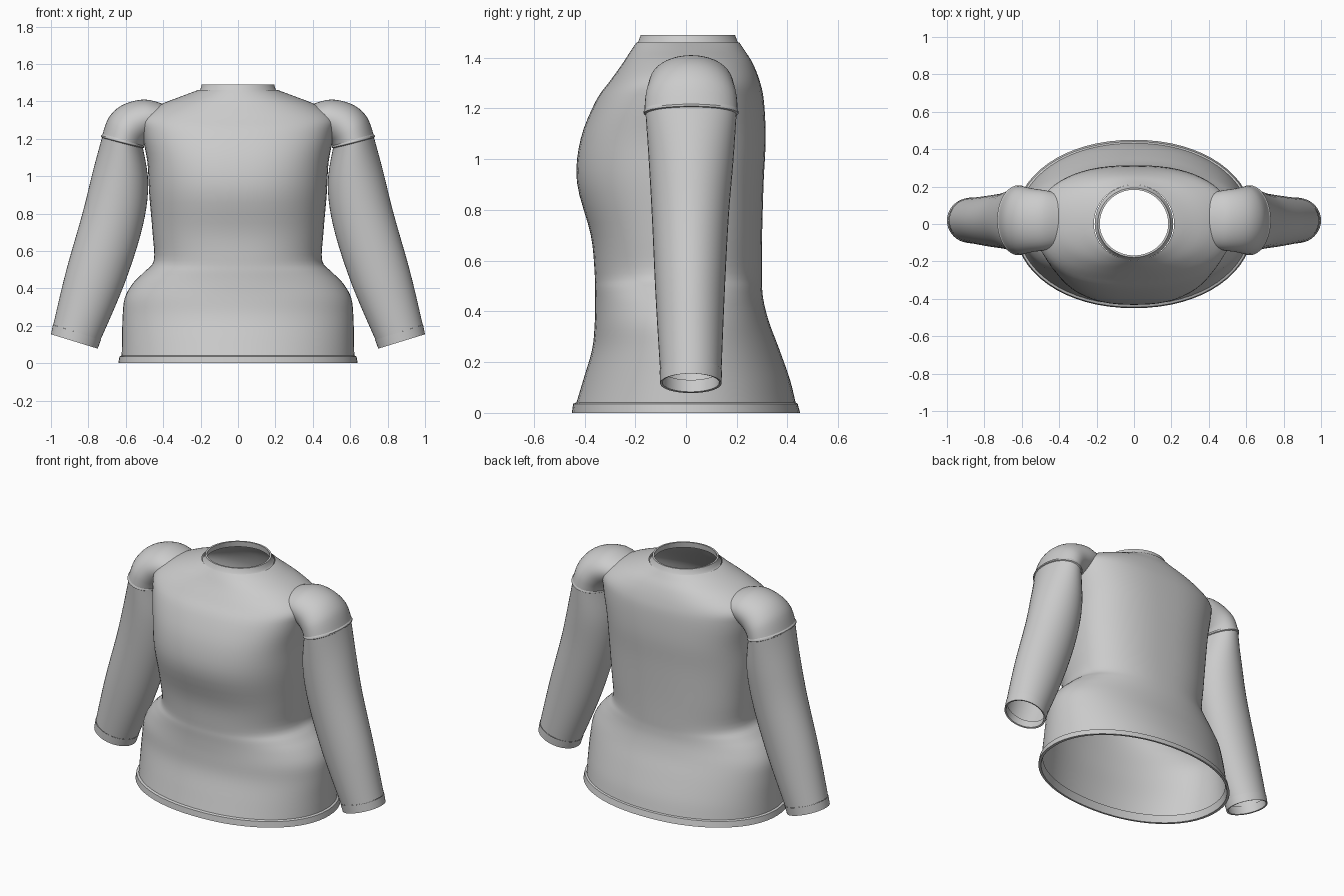
import bpy, bmesh, math
from mathutils import Vector

fabric = bpy.data.materials.new("grey fabric")
fabric.diffuse_color = (0.6, 0.6, 0.6, 1)


def smooth_rows(rows, steps=4):
    """Catmull-Rom interpolation between cross-section rows."""
    out = []
    for i in range(len(rows) - 1):
        p0, p1 = rows[max(i - 1, 0)], rows[i]
        p2, p3 = rows[i + 1], rows[min(i + 2, len(rows) - 1)]
        for s in range(steps):
            t = s / steps
            out.append([0.5 * (2 * b + (c - a) * t + (2 * a - 5 * b + 4 * c - d) * t * t
                               + (3 * b - a - 3 * c + d) * t ** 3)
                        for a, b, c, d in zip(p0, p1, p2, p3)])
    return out + [list(rows[-1])]


def loft(name, rings):
    """Open tube through a list of equal-length rings of points."""
    bm = bmesh.new()
    loops = [[bm.verts.new(p) for p in ring] for ring in rings]
    n = len(loops[0])
    for a, b in zip(loops, loops[1:]):
        for i in range(n):
            j = (i + 1) % n
            bm.faces.new((a[i], a[j], b[j], b[i]))
    me = bpy.data.meshes.new(name)
    bm.to_mesh(me)
    bm.free()
    ob = bpy.data.objects.new(name, me)
    bpy.context.collection.objects.link(ob)
    me.materials.append(fabric)
    bpy.ops.object.select_all(action='DESELECT')
    ob.select_set(True)
    bpy.context.view_layer.objects.active = ob
    bpy.ops.object.shade_smooth_by_angle(angle=math.radians(40))
    return ob


def body_ring(row, n=64):
    """Superellipse: height, half width, front y, back y, exponent."""
    z, w, front, back, e = row
    pts = []
    for i in range(n):
        a = 2 * math.pi * i / n
        c, s = math.cos(a), math.sin(a)
        x = math.copysign(abs(c) ** (2 / e), c) * w
        y = abs(s) ** (2 / e) * (back if s > 0 else front)
        pts.append((x, y, z))
    return pts


def sleeve_ring(row, side, n=40):
    """Ellipse spanning an outer and inner point in xz, with y centre and radius."""
    ox, oz, ix, iz, cy, ry = row
    mid = Vector(((ox + ix) / 2, cy, (oz + iz) / 2))
    half = Vector(((ox - ix) / 2, 0, (oz - iz) / 2))
    pts = []
    for i in range(n):
        a = 2 * math.pi * i / n * side
        p = mid + half * math.cos(a) + Vector((0, ry * math.sin(a), 0))
        pts.append((p.x * side, p.y, p.z))
    return pts


# torso shell from hem to neckline
torso = [
    (0.04, 0.622, -0.432, 0.432, 2.1),
    (0.13, 0.620, -0.405, 0.410, 2.1),
    (0.25, 0.617, -0.370, 0.368, 2.1),
    (0.35, 0.605, -0.360, 0.330, 2.1),
    (0.43, 0.560, -0.358, 0.308, 2.1),
    (0.49, 0.500, -0.359, 0.300, 2.2),
    (0.55, 0.450, -0.360, 0.299, 2.3),
    (0.70, 0.457, -0.375, 0.300, 2.4),
    (0.91, 0.475, -0.430, 0.306, 2.4),
    (1.08, 0.485, -0.415, 0.314, 2.5),
    (1.23, 0.515, -0.355, 0.307, 2.5),
    (1.31, 0.520, -0.298, 0.290, 2.4),
    (1.38, 0.420, -0.248, 0.262, 2.2),
    (1.43, 0.295, -0.216, 0.230, 2.0),
    (1.46, 0.215, -0.195, 0.210, 2.0),
]
loft("torso", [body_ring(r) for r in smooth_rows(torso)])

# hem band with a folded inner edge
loft("hem_band", [body_ring(r) for r in [
    (0.045, 0.612, -0.422, 0.422, 2.1), (0.000, 0.622, -0.438, 0.438, 2.1),
    (0.000, 0.640, -0.450, 0.450, 2.1), (0.036, 0.634, -0.445, 0.440, 2.1),
    (0.042, 0.620, -0.430, 0.430, 2.1)]])

# collar band
loft("collar", [body_ring(r) for r in [
    (1.455, 0.210, -0.195, 0.210, 2), (1.464, 0.201, -0.188, 0.203, 2),
    (1.490, 0.194, -0.178, 0.193, 2), (1.490, 0.183, -0.168, 0.183, 2),
    (1.455, 0.188, -0.172, 0.187, 2)]])

# sleeves, shoulder caps and cuffs, mirrored
sleeve = [
    (0.725, 1.215, 0.510, 1.160, 0.02, 0.180),
    (0.775, 1.030, 0.480, 0.960, 0.02, 0.167),
    (0.832, 0.800, 0.510, 0.730, 0.017, 0.151),
    (0.920, 0.490, 0.605, 0.430, 0.016, 0.136),
    (0.988, 0.205, 0.735, 0.125, 0.019, 0.121),
]
cuff = [
    (0.990, 0.205, 0.733, 0.125, 0.019, 0.123),
    (1.000, 0.155, 0.750, 0.078, 0.019, 0.121),
    (0.990, 0.155, 0.760, 0.083, 0.019, 0.112),
    (0.980, 0.205, 0.743, 0.130, 0.019, 0.113),
]
cap = [
    (0.728, 1.213, 0.507, 1.158, 0.02, 0.184),
    (0.690, 1.315, 0.495, 1.175, 0.02, 0.180),
    (0.615, 1.382, 0.475, 1.190, 0.02, 0.170),
    (0.500, 1.410, 0.450, 1.210, 0.02, 0.160),
    (0.395, 1.385, 0.430, 1.230, 0.02, 0.145),
]
seam = [
    (0.724, 1.225, 0.510, 1.170, 0.02, 0.182),
    (0.732, 1.217, 0.503, 1.160, 0.02, 0.187),
    (0.732, 1.209, 0.503, 1.152, 0.02, 0.187),
    (0.724, 1.203, 0.510, 1.148, 0.02, 0.179),
]
for side, label in ((1, "right"), (-1, "left")):
    for name, rows, steps in (("sleeve", sleeve, 5), ("shoulder_cap", cap, 5),
                              ("cuff", cuff, 1), ("armhole_seam", seam, 1)):
        rings = [sleeve_ring(r, side) for r in (smooth_rows(rows, steps) if steps > 1 else rows)]
        if name != "shoulder_cap":
            rings.reverse()
        loft(f"{label}_{name}", rings)
